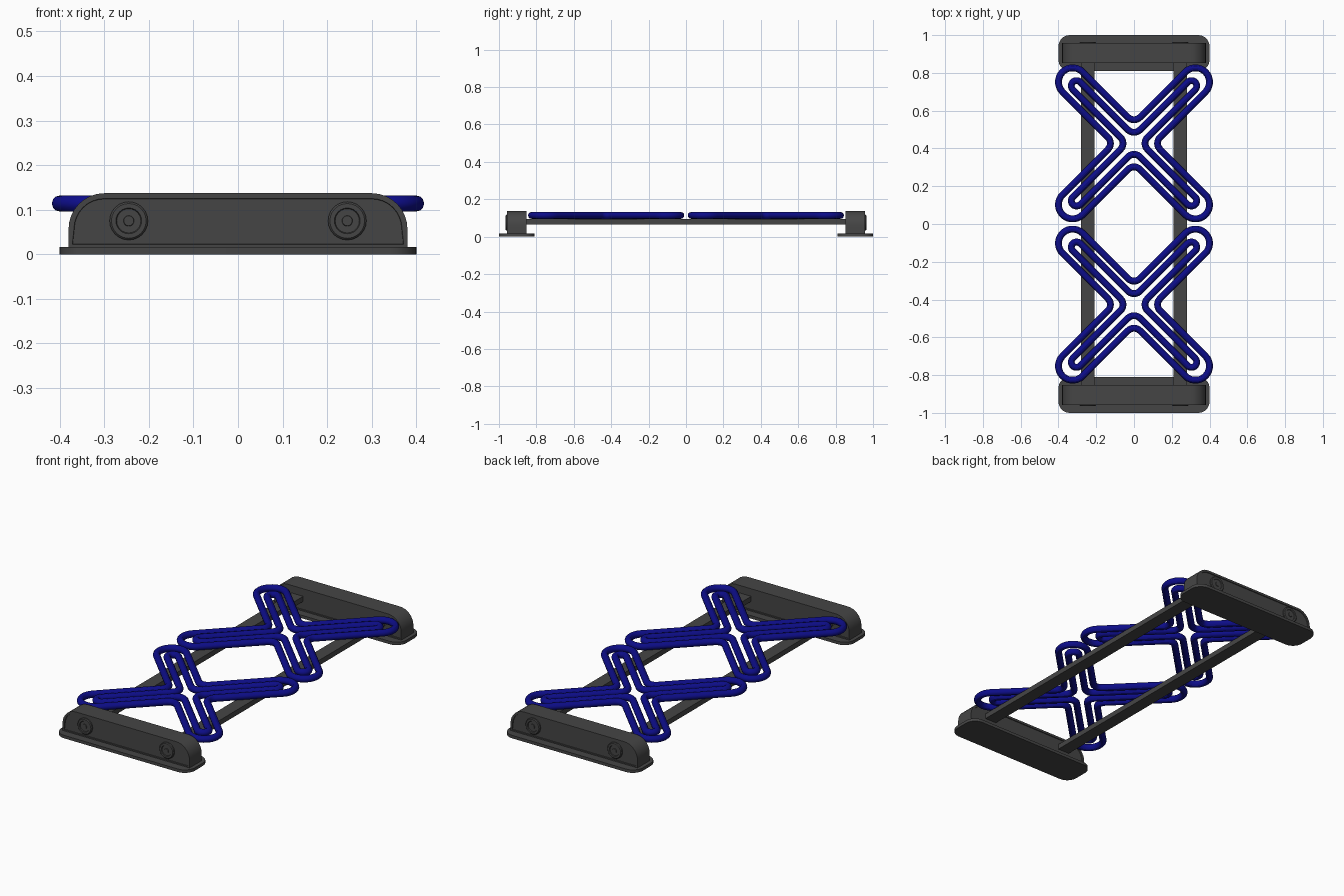
import bpy, bmesh
from math import sin, cos, pi, sqrt
from mathutils import Vector, Matrix

cube = bpy.data.objects.get("Cube")
if cube:
    bpy.data.objects.remove(cube, do_unlink=True)


def material(name, rgb):
    m = bpy.data.materials.new(name)
    m.use_nodes = True
    m.diffuse_color = (*rgb, 1)
    m.node_tree.nodes["Principled BSDF"].inputs["Base Color"].default_value = (*rgb, 1)
    return m


GREY = material("dark grey", (0.06, 0.06, 0.06))
BLUE = material("deep blue", (0.004, 0.004, 0.25))


def finish(name, bm, mat, smooth=True):
    bmesh.ops.recalc_face_normals(bm, faces=bm.faces)
    me = bpy.data.meshes.new(name)
    bm.to_mesh(me)
    bm.free()
    me.materials.append(mat)
    ob = bpy.data.objects.new(name, me)
    bpy.context.collection.objects.link(ob)
    if smooth:
        bpy.ops.object.select_all(action='DESELECT')
        ob.select_set(True)
        bpy.context.view_layer.objects.active = ob
        bpy.ops.object.shade_smooth_by_angle()
    return ob


def arc(cx, cy, r, start, end, steps=8):
    return [(cx + r * cos(start + (end - start) * i / steps),
             cy + r * sin(start + (end - start) * i / steps)) for i in range(steps + 1)]


def prism(bm, points, matrix, depth):
    """Extrude a flat outline along its local z; return the two caps."""
    low = bm.faces.new([bm.verts.new(matrix @ Vector((x, y, 0))) for x, y in points])
    ext = bmesh.ops.extrude_face_region(bm, geom=[low], use_keep_orig=True)["geom"]
    verts = [g for g in ext if isinstance(g, bmesh.types.BMVert)]
    shift = matrix.to_3x3() @ Vector((0, 0, depth))
    bmesh.ops.translate(bm, verts=verts, vec=shift)
    return [low] + [g for g in ext if isinstance(g, bmesh.types.BMFace)]


def stand(side, end):
    # foot plate with rounded corners
    r, hx, y0, y1 = 0.06, 0.40, 0.81, 1.0
    outline = (arc(hx - r, y1 - r, r, 0, pi / 2) + arc(-hx + r, y1 - r, r, pi / 2, pi)
               + arc(-hx + r, y0 + r, r, pi, 1.5 * pi) + arc(hx - r, y0 + r, r, 1.5 * pi, 2 * pi))
    turn = Matrix.Rotation(0 if side > 0 else pi, 4, 'Z')
    bm = bmesh.new()
    prism(bm, outline, turn, 0.016)
    finish(end + "_foot_plate", bm, GREY)

    # upright block with rounded shoulders and shallow framed faces
    r, hx, top = 0.08, 0.38, 0.137
    outline = ([(-hx, 0.014), (hx, 0.014)] + arc(hx - r, top - r, r, 0, pi / 2)
               + arc(-hx + r, top - r, r, pi / 2, pi))
    bm = bmesh.new()
    upright = Matrix.Translation((0, 0.957, 0)) @ Matrix.Rotation(pi / 2, 4, 'X')
    caps = prism(bm, outline, turn @ upright, 0.104)
    bmesh.ops.recalc_face_normals(bm, faces=bm.faces)
    for cap in caps:
        bmesh.ops.inset_region(bm, faces=[cap], thickness=0.012)
        bmesh.ops.inset_region(bm, faces=[cap], thickness=0.001, depth=-0.004)
    finish(end + "_block", bm, GREY)

    # stepped bolt heads on the outer face
    for x, label in ((-0.245, "right"), (0.245, "left")):
        bm = bmesh.new()
        profile = [(0.043, 0.95), (0.043, 0.960), (0.039, 0.964), (0.029, 0.964),
                   (0.027, 0.960), (0.012, 0.960), (0.011, 0.963), (0, 0.963)]
        verts = [bm.verts.new((x + rad, y * side, 0.075)) for rad, y in profile]
        edges = [bm.edges.new(pair) for pair in zip(verts, verts[1:])]
        bmesh.ops.spin(bm, geom=verts + edges, cent=(x, 0, 0.075), axis=(0, 1, 0),
                       angle=2 * pi, steps=24, use_merge=True)
        bmesh.ops.remove_doubles(bm, verts=bm.verts, dist=0.0001)
        finish(f"{end}_{label}_bolt", bm, GREY)


def cross_path(half_width, reach, fillet):
    """Closed X outline: round arm tips joined by filleted notches."""
    path = []
    notch = half_width * sqrt(2) + fillet * sqrt(2)
    for k in range(4):
        a = pi / 4 + k * pi / 2
        path += arc(reach * cos(a), reach * sin(a), half_width, a - pi / 2, a + pi / 2, 14)
        b = a + pi / 4
        path += arc(notch * cos(b), notch * sin(b), fillet, b + 1.25 * pi, b + 0.75 * pi, 8)
    return path


def tube(name, path, cy, cz, radius, sides=12):
    bm = bmesh.new()
    rings = []
    n = len(path)
    for i, (x, y) in enumerate(path):
        before, after = Vector(path[i - 1]), Vector(path[(i + 1) % n])
        t = (after - before).normalized()
        out = Vector((t.y, -t.x))
        rings.append([bm.verts.new((x + out.x * radius * cos(2 * pi * s / sides),
                                    y + out.y * radius * cos(2 * pi * s / sides) + cy,
                                    cz + radius * sin(2 * pi * s / sides)))
                      for s in range(sides)])
    for i in range(n):
        a, b = rings[i], rings[(i + 1) % n]
        for s in range(sides):
            u = (s + 1) % sides
            bm.faces.new((a[s], a[u], b[u], b[s]))
    finish(name, bm, BLUE)


# end stands
stand(-1, "front")
stand(1, "back")

# side rails
for x, label in ((-0.245, "right"), (0.245, "left")):
    bm = bmesh.new()
    bmesh.ops.create_cube(bm, size=1, matrix=Matrix.Translation((x, 0, 0.08))
                          @ Matrix.Diagonal((0.07, 1.74, 0.028, 1)))
    finish(label + "_rail", bm, GREY, smooth=False)

# crossed wire loops, one nested in the other
for cy, label in ((-0.427, "front"), (0.427, "back")):
    tube(label + "_outer_loop", cross_path(0.075, 0.325 * sqrt(2), 0.045), cy, 0.114, 0.018)
    tube(label + "_inner_loop", cross_path(0.028, 0.304 * sqrt(2), 0.045), cy, 0.114, 0.018)
